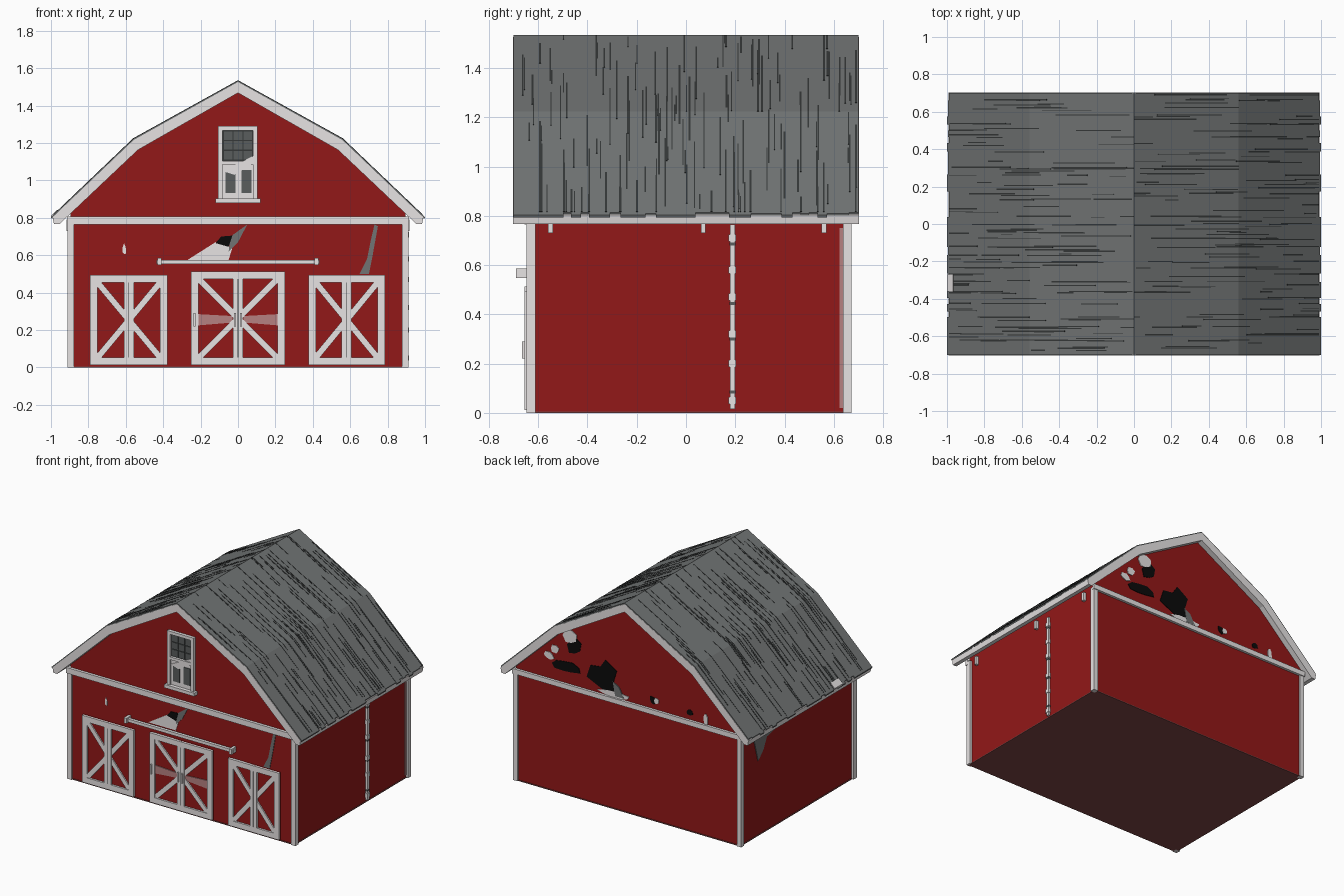
import bpy, bmesh, math, random
from mathutils import Vector

if "Cube" in bpy.data.objects:
    bpy.data.objects.remove(bpy.data.objects["Cube"])
rng = random.Random(7)


def material(name, r, g, b):
    m = bpy.data.materials.new(name)
    m.use_nodes = True
    m.diffuse_color = (r, g, b, 1)
    m.node_tree.nodes["Principled BSDF"].inputs["Base Color"].default_value = (r, g, b, 1)
    return m


RED = material("barn red", .29, .009, .009)
WHITE = material("weathered white", .8, .77, .77)
GREY = material("roof grey", .165, .175, .175)
DARK = material("crack grey", .035, .039, .039)
BLACK = material("hole black", .003, .003, .003)
FLOOR = material("floor brown", .21, .06, .06)
WORN = material("worn pink", .47, .22, .22)
GLASS = material("window grey", .10, .11, .11)


def build(name, mat, pieces, axis="y"):
    """One object from prisms: each piece is (outline, start, end) along an axis."""
    bm = bmesh.new()
    for pts, a, b in pieces:
        def place(d):
            return [bm.verts.new((u, d, z) if axis == "y" else (d, u, z)) for u, z in pts]
        lo, hi = place(a), place(b)
        bm.faces.new(lo)
        bm.faces.new(hi[::-1])
        for i in range(len(pts)):
            j = (i + 1) % len(pts)
            bm.faces.new((lo[j], lo[i], hi[i], hi[j]))
    bmesh.ops.recalc_face_normals(bm, faces=bm.faces[:])
    mesh = bpy.data.meshes.new(name)
    bm.to_mesh(mesh)
    bm.free()
    mesh.materials.append(mat)
    ob = bpy.data.objects.new(name, mesh)
    bpy.context.collection.objects.link(ob)


def rect(u0, u1, z0, z1):
    return [(u0, z0), (u1, z0), (u1, z1), (u0, z1)]


def bar(p, q, w):
    p, q = Vector(p), Vector(q)
    d = (q - p).normalized() * w / 2
    n = Vector((-d.y, d.x))
    return [tuple(v) for v in (p - n, q - n, q + n, p + n)]


def blob(u, z, ru, rz, n=7):
    """Ragged outline for broken boards."""
    out = []
    for i in range(n):
        a, k = math.tau * i / n, rng.uniform(.65, 1.1)
        out.append((u + ru * k * math.cos(a), z + rz * k * math.sin(a)))
    return out


def mirrored(half):
    """Complete a right-hand profile that starts at the ridge."""
    return [(-x, z) for x, z in half[:0:-1]] + half


# Body and floor
FRONT, BACK, SIDE = -.635, .66, .895
wall = mirrored([(0, 1.48), (.545, 1.17), (SIDE, .84), (SIDE, .006)])
build("barn_walls", RED, [(wall, FRONT, BACK)])
build("floor", FLOOR, [(rect(-.9, .9, 0, .006), FRONT - .005, BACK + .005)])

# Corner posts and gable beams
posts = []
for s in (-1, 1):
    x0, x1 = sorted((s * .877, s * .912))
    posts += [(rect(x0, x1, 0, .79), -.647, -.612), (rect(x0, x1, 0, .79), .638, .672)]
build("corner_posts", WHITE, posts)
build("front_beam", WHITE, [(rect(-.915, .915, .765, .806), -.655, FRONT)])
build("back_beam", WHITE, [(rect(-.915, .915, .772, .808), BACK, .678)])
build("worn_edge", WORN, [(rect(.624, .638, .02, .75), SIDE, .899)], "x")

# White roof edge with an upright fascia, below a thin skin of boards
top = [(0, 1.526), (.558, 1.216), (.991, .803)]
low = [(0, 1.468), (.535, 1.163), (.955, .766), (.984, .766)]
build("roof_trim", WHITE, [(mirrored(top) + mirrored(low)[::-1], -.702, .702)])

RIDGE, KNEE, EAVE = Vector((0, 1.534)), Vector((.56, 1.224)), Vector((1, .804))
boards, seams = [], []
y = -.7
while y < .699:
    y1 = min(y + rng.uniform(.03, .055), .7)
    if .7 - y1 < .02:
        y1 = .7
    end = KNEE.lerp(EAVE, rng.choice((1, 1, .985, .975)))
    over = [tuple(RIDGE), tuple(KNEE), tuple(end)]
    under = [(x * .997, z - .01) for x, z in over]
    boards.append((mirrored(over) + mirrored(under)[::-1], y, y1))
    seams.append(y1)
    y = y1
build("roof_boards", GREY, boards)

# Long cracks in the boards, running on across the bend of the roof
cracks = []
for s in (-1, 1):
    for k in range(150):
        f = rng.uniform(-.1, 1.85)
        g = min(f + rng.uniform(.12, .75), 1.97)
        c = rng.choice(seams) if k % 2 else rng.uniform(-.68, .68)
        c = max(-.69, min(.69, c + rng.uniform(-.004, .004)))
        w = rng.uniform(.002, .004)
        for i, (a, b) in enumerate(((RIDGE, KNEE), (KNEE, EAVE))):
            t0, t1 = max(f - i, 0), min(g - i, 1)
            if t1 - t0 > .02:
                d = b - a
                n = Vector((-d.y, d.x)).normalized()
                p, q = a + d * t0, a + d * t1
                quad = [p - n * .003, q - n * .003, q + n * .0015, p + n * .0015]
                cracks.append(([(s * v.x, v.y) for v in quad], c - w, c + w))
build("roof_cracks", DARK, cracks)
build("eave_damage", WHITE, [([(-1.0, .804), (-.965, .838), (-.967, .844), (-1.0, .812)], -.36, -.27)])


# Barn doors: frame, middle stile and crossed braces
def door(name, x0, x1, z1):
    z0, w, f = .012, .04, FRONT - .02
    c = (x0 + x1) / 2
    build(name + "_panel", RED, [(rect(x0, x1, z0, z1), FRONT - .006, FRONT)])
    frame = [rect(x0, x0 + w, z0, z1), rect(x1 - w, x1, z0, z1),
             rect(x0 + w, x1 - w, z0, z0 + w), rect(x0 + w, x1 - w, z1 - w, z1),
             rect(c - .027, c - .002, z0 + w, z1 - w), rect(c + .002, c + .027, z0 + w, z1 - w)]
    build(name + "_frame", WHITE, [(r, f, FRONT) for r in frame])
    i = w * .8
    cross = [bar((x0 + i, z0 + i), (x1 - i, z1 - i), .033),
             bar((x0 + i, z1 - i), (x1 - i, z0 + i), .033)]
    build(name + "_braces", WHITE, [(r, f + .005, FRONT) for r in cross])
    build(name + "_seam", DARK, [(rect(c - .002, c + .002, z0, z1), f + .003, FRONT)])


door("left_door", .377, .785, .495)
door("right_door", -.79, -.377, .495)
door("middle_door", -.25, .25, .513)
build("middle_door_crossbar", WORN, [
    ([(s * .21, .225), (s * .03, .24), (s * .03, .275), (s * .21, .285)], FRONT - .012, FRONT)
    for s in (-1, 1)])
build("door_handles", WHITE, [(rect(x - .005, x + .005, .22, .29), -.665, FRONT)
                              for x in (-.016, .016, -.232)])

# Sliding rail above the middle door
build("door_rail", WHITE, [(rect(-.435, .435, .553, .575), -.672, -.65)])
build("rail_brackets", WHITE, [(rect(x - .01, x + .01, .547, .586), -.69, FRONT)
                               for x in (-.42, .42)])

# Gable window
f = FRONT - .022
build("window_back", DARK, [(rect(-.1, .1, .9, 1.28), FRONT - .004, FRONT)])
build("window_frame", WHITE, [(r, f, FRONT) for r in (
    rect(-.108, -.083, .9, 1.29), rect(.08, .105, .9, 1.29),
    rect(-.083, .08, 1.268, 1.29), rect(-.083, .08, 1.085, 1.105))])
build("window_sill", WHITE, [(rect(-.12, .12, .878, .902), f - .014, FRONT)])
build("upper_panes", GLASS, [
    (rect(x - .023, x + .023, z - .023, z + .023), FRONT - .009, FRONT)
    for x in (-.053, 0, .053) for z in (1.135, 1.187, 1.239)])
build("lower_sash", WHITE, [(rect(-.083, .08, .902, 1.085), FRONT - .01, FRONT)])
build("lower_panes", GLASS, [(rect(x - .027, x + .027, .932, 1.055), FRONT - .014, FRONT)
                             for x in (-.04, .045)])
build("broken_glass", WHITE, [([(-.083, 1.05), (.08, 1.13), (.08, 1.09), (-.02, 1.03)],
                               FRONT - .016, FRONT - .008)])

# Broken boards on the front
p = FRONT - .003
build("front_plaster", WHITE, [(o, p, FRONT) for o in (
    [(-.27, .575), (-.12, .67), (-.03, .64), (-.05, .575)], blob(-.607, .63, .012, .035))])
build("front_hole", BLACK, [([(-.12, .665), (-.09, .7), (-.03, .705), (-.05, .645)], p - .002, FRONT)])
build("front_splinters", GREY, [(o, p - .001, FRONT) for o in (
    [(-.04, .7), (.05, .765), (0, .67), (-.05, .62)],
    [(.73, .765), (.748, .755), (.72, .6), (.7, .5), (.65, .5), (.69, .58), (.71, .68)])])

# Holes and bare patches on the back gable
p = BACK + .004
build("back_holes", BLACK, [(o, BACK, p) for o in (
    [(.33, .9), (.3, .99), (.22, 1.0), (.18, 1.06), (.09, 1.0), (.12, .9), (.08, .84), (.2, .84)],
    blob(.5, .925, .12, .05, 9), blob(.43, 1.09, .06, .07),
    blob(-.2, .87, .035, .03), blob(-.49, .86, .03, .025))])
build("back_patches", WHITE, [(o, BACK, p + .001) for o in (
    blob(.46, 1.15, .06, .06), blob(.63, .97, .045, .03), blob(.58, 1.03, .04, .03),
    blob(.1, .83, .14, .03), blob(-.23, .87, .02, .025), blob(-.62, .84, .02, .05))])
build("back_splinter", GREY, [([(.1, .82), (.12, .92), (.07, .89), (.03, .82)], BACK, p + .002)])

# Torn patch under the eave on one side
build("side_patch", GREY, [([(.2, .79), (.52, .79), (.5, .68), (.46, .54), (.4, .6), (.36, .68), (.26, .7)],
                            -SIDE - .005, -SIDE)], "x")

# Drainpipe with clamps, and eave brackets
build("drainpipe", WHITE, [(rect(.178, .199, .015, .765), SIDE, .91)], "x")
build("pipe_clamps", WHITE, [(rect(.172, .204, z - .014, z + .014), SIDE, .914)
                             for z in (.05, .2, .32, .47, .58, .71)], "x")
build("pipe_gaps", GLASS, [(rect(.176, .201, z - .006, z + .006), SIDE, .912)
                           for z in (.085, .3, .445, .685)], "x")
for s, name in ((1, "left"), (-1, "right")):
    lo, hi = sorted((s * SIDE, s * .917))
    build(name + "_eave_brackets", WHITE, [(rect(c - .01, c + .01, .73, .79), lo, hi)
                                           for c in (-.55, .07, .56)], "x")
